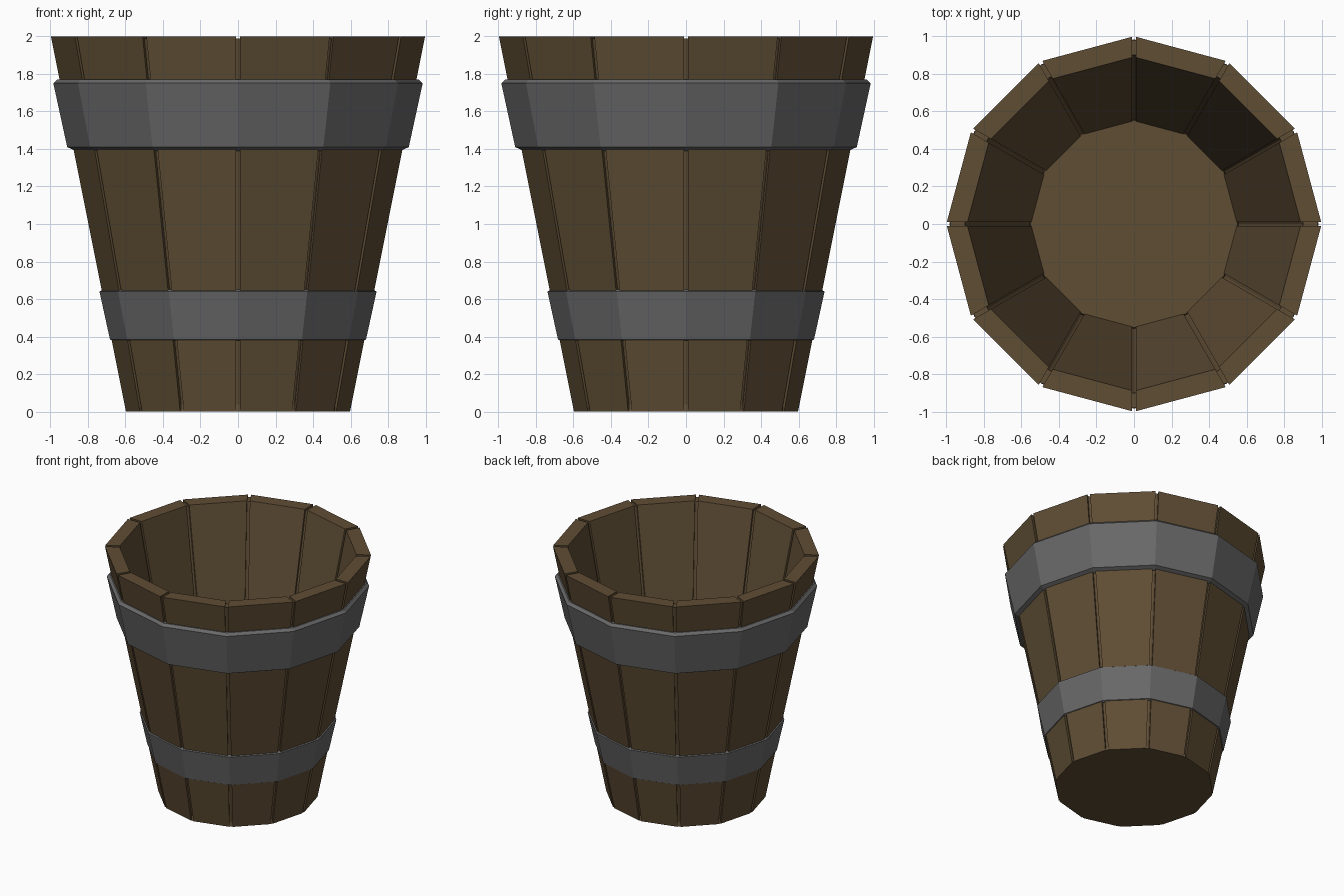
import bpy, bmesh
from math import sin, cos, pi
from mathutils import Vector

if "Cube" in bpy.data.objects:
    bpy.data.objects.remove(bpy.data.objects["Cube"])

N = 12
SLOPE = 0.2          # radius gained per unit of height


def material(name, rgb):
    m = bpy.data.materials.new(name)
    m.diffuse_color = (*rgb, 1)
    m.use_nodes = True
    m.node_tree.nodes["Principled BSDF"].inputs["Base Color"].default_value = m.diffuse_color
    return m


wood = material("wood", (0.115, 0.075, 0.035))
iron = material("iron", (0.14, 0.14, 0.14))


def make(name, bm, mat):
    bmesh.ops.recalc_face_normals(bm, faces=bm.faces)
    me = bpy.data.meshes.new(name)
    bm.to_mesh(me)
    bm.free()
    me.materials.append(mat)
    ob = bpy.data.objects.new(name, me)
    bpy.context.collection.objects.link(ob)
    return ob


def corner(k, r, z):
    a = 2 * pi * k / N
    return Vector((r * cos(a), r * sin(a), z))


def ring(name, profile, mat):
    """Sweep a closed (radius, z) profile round the twelve corners."""
    bm = bmesh.new()
    loops = [[bm.verts.new(corner(k, r, z)) for r, z in profile] for k in range(N)]
    n = len(profile)
    for k in range(N):
        a, b = loops[k], loops[(k + 1) % N]
        for i in range(n):
            j = (i + 1) % n
            bm.faces.new((a[i], a[j], b[j], b[i]))
    return make(name, bm, mat)


def disc(name, r0, z0, r1, z1, mat):
    bm = bmesh.new()
    low = [bm.verts.new(corner(k, r0, z0)) for k in range(N)]
    top = [bm.verts.new(corner(k, r1, z1)) for k in range(N)]
    bm.faces.new(low)
    bm.faces.new(top)
    for k in range(N):
        j = (k + 1) % N
        bm.faces.new((low[k], low[j], top[j], top[k]))
    return make(name, bm, mat)


# staves: flat tapered boards with a narrow parallel gap between neighbours
GAP = 0.012
bm = bmesh.new()
for k in range(N):
    quads = []
    for z in (0.0, 2.0):
        quad = []
        for r, order in ((0.6 + SLOPE * z, 1), (0.49 + SLOPE * z, -1)):
            a, b = corner(k, r, z), corner(k + 1, r, z)
            d = (b - a).normalized() * GAP
            quad += [bm.verts.new(p) for p in (a + d, b - d)][::order]
        quads.append(quad)
    lo, hi = quads
    bm.faces.new(lo)
    bm.faces.new(hi)
    for i in range(4):
        j = (i + 1) % 4
        bm.faces.new((lo[i], lo[j], hi[j], hi[i]))
make("staves", bm, wood)

# backing that shows at the bottom of the grooves between staves
ring("groove_backing", [(0.583, 0.005), (0.981, 1.988), (0.902, 1.988), (0.506, 0.005)], wood)

# bucket floor
disc("floor", 0.595, 0.0, 0.553, 0.30, wood)

# iron hoops with chamfered rims
ring("upper_hoop", [(0.867, 1.39), (0.91, 1.41), (0.984, 1.75), (0.963, 1.77), (0.92, 1.77), (0.845, 1.39)], iron)
ring("lower_hoop", [(0.67, 0.378), (0.682, 0.384), (0.738, 0.64), (0.722, 0.65), (0.70, 0.65), (0.65, 0.378)], iron)
